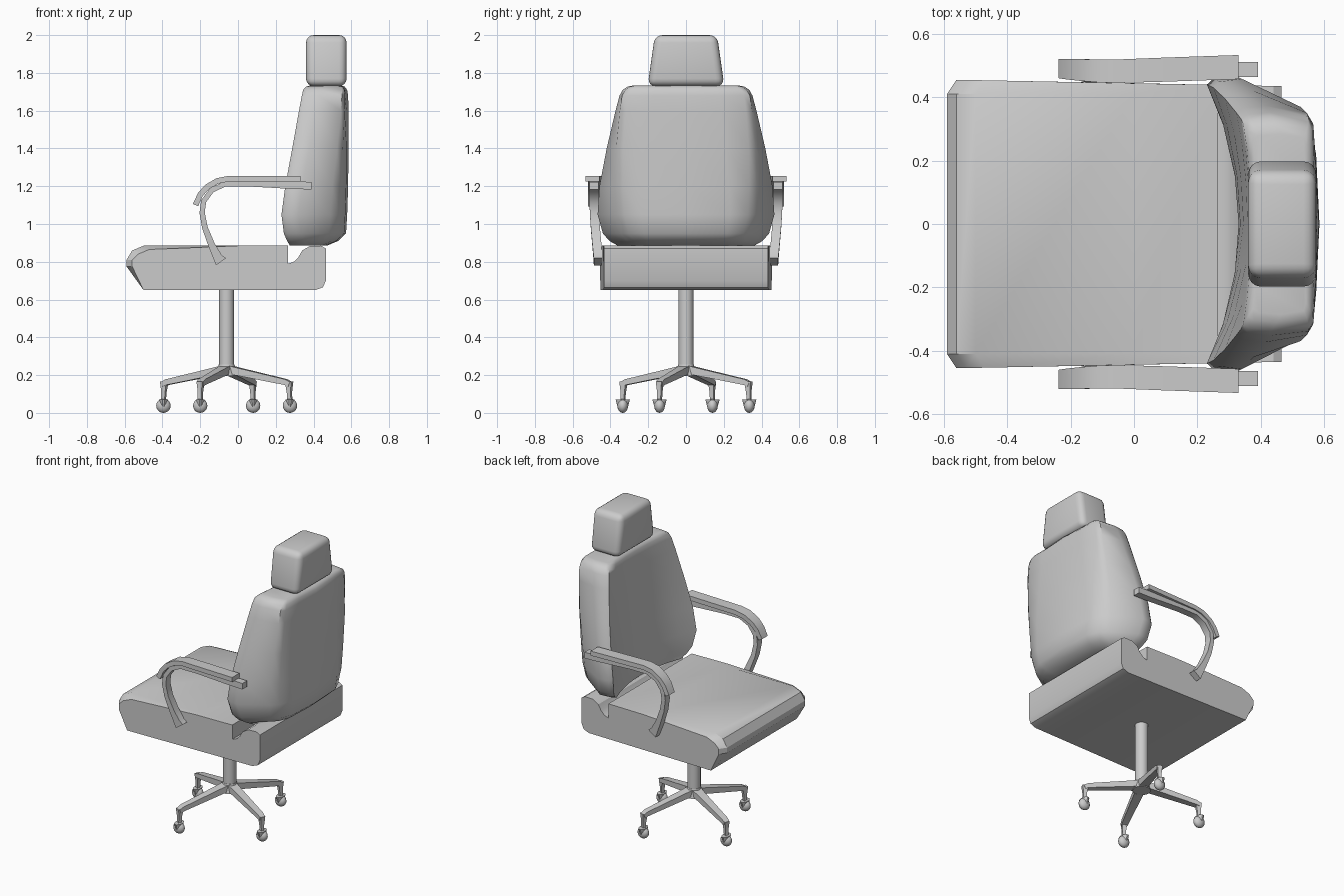
import bpy, bmesh
from math import radians, cos, sin
from mathutils import Vector, Matrix

if "Cube" in bpy.data.objects:
    bpy.data.objects.remove(bpy.data.objects["Cube"])


def finish(ob, angle=35):
    bpy.ops.object.select_all(action='DESELECT')
    ob.select_set(True)
    bpy.context.view_layer.objects.active = ob
    bpy.ops.object.shade_smooth_by_angle(angle=radians(angle))
    return ob


def loft(name, rings, angle=35, bevel=0, matrix=None):
    """Skin a list of equal-length point rings and cap both ends."""
    bm = bmesh.new()
    vs = [[bm.verts.new(p) for p in r] for r in rings]
    n = len(rings[0])
    for a, b in zip(vs, vs[1:]):
        for i in range(n):
            j = (i + 1) % n
            bm.faces.new((a[i], a[j], b[j], b[i]))
    bm.faces.new(vs[0])
    bm.faces.new(vs[-1])
    if bevel:
        bmesh.ops.bevel(bm, geom=bm.edges[:], offset=bevel, segments=4,
                        profile=0.5, affect='EDGES')
    if matrix:
        bm.transform(matrix)
    bmesh.ops.recalc_face_normals(bm, faces=bm.faces)
    me = bpy.data.meshes.new(name)
    bm.to_mesh(me)
    bm.free()
    ob = bpy.data.objects.new(name, me)
    bpy.context.collection.objects.link(ob)
    return finish(ob, angle)


def bar(name, path, matrix=None):
    """Rectangular bar along (x, z, half thickness, y centre, half width)."""
    rings = []
    for i, (x, z, t, y, w) in enumerate(path):
        a, b = path[max(i - 1, 0)], path[min(i + 1, len(path) - 1)]
        d = Vector((b[0] - a[0], b[1] - a[1])).normalized()
        nx, nz = -d.y * t, d.x * t
        rings.append([(x + nx, y - w, z + nz), (x + nx, y + w, z + nz),
                      (x - nx, y + w, z - nz), (x - nx, y - w, z - nz)])
    return loft(name, rings, 30, matrix=matrix)


def cone(name, r1, r2, z1, z2, x=0, y=0, sx=1, n=20):
    ring = lambda r, z: [(x + sx * r * cos(6.283185 * i / n),
                          y + r * sin(6.283185 * i / n), z) for i in range(n)]
    return loft(name, [ring(r1, z1), ring(r2, z2)])


# Seat: side profile with a notch for the backrest, chamfered at the sides
profile = [(-.50, .65), (-.59, .775), (-.59, .81), (-.56, .86), (-.50, .885),
           (.0, .885), (.265, .885), (.265, .79), (.295, .80), (.32, .825),
           (.34, .86), (.38, .883), (.44, .885), (.465, .87), (.465, .70),
           (.45, .665), (.41, .65)]


def seat_side(s):
    out = []
    for x, z in profile:
        y = .455 - .02 * (x + .59) / 1.05
        dx = .03 if x < -.45 and z > .7 else 0
        dz = .02 if z > .85 and x < -.1 else 0
        out.append((x + dx, s * y, z - dz))
    return out


def seat_inner(s):
    return [(x, s * .41, z) for x, z in profile]


loft("seat", [seat_side(-1), seat_inner(-1), seat_inner(1), seat_side(1)], 30)

# Backrest: (z, half width, wing x, front centre x, back corner x, corner share, back x)
sections = [(.885, .36, .275, .34, .42, .75, .47),
            (.91, .405, .26, .335, .455, .77, .53),
            (.95, .44, .243, .33, .48, .78, .572),
            (1.05, .468, .23, .33, .49, .79, .578),
            (1.20, .458, .25, .335, .50, .82, .583),
            (1.40, .42, .287, .345, .525, .88, .585),
            (1.60, .373, .323, .358, .545, .94, .585),
            (1.68, .352, .338, .365, .55, .96, .583),
            (1.71, .335, .345, .37, .55, .96, .578),
            (1.727, .31, .36, .38, .545, .96, .565),
            (1.732, .285, .375, .39, .535, .96, .55)]
rings = []
for z, w, xw, xf, xc, k, xb in sections:
    d = xf - xw
    half = [(xf - .12 * d, .33 * w), (xf - .5 * d, .68 * w), (xw, .94 * w),
            (xw + .02, .98 * w), (xw + .09, w), (xc, k * w),
            (xc + .5 * (xb - xc), (k - .09) * w), (xb - .01, .5 * w)]
    rings.append([(xf, 0, z)] + [(x, y, z) for x, y in half] + [(xb, 0, z)]
                 + [(x, -y, z) for x, y in reversed(half)])
loft("backrest", rings, 50)

# Headrest
rect = lambda x0, x1, w, z: [(x0, -w, z), (x1, -w, z), (x1, w, z), (x0, w, z)]
loft("headrest", [rect(.36, .575, .203, 1.73), rect(.36, .575, .165, 2.0)], 50, bevel=.04)

# Armrests, one per side
for s, side in ((1, "left"), (-1, "right")):
    flip = Matrix.Scale(s, 4, (0, 1, 0))
    pad = [(.33, 1.24, .495, .038), (.1, 1.24, .487, .038), (-.05, 1.24, .482, .037),
           (-.11, 1.228, .483, .036), (-.165, 1.195, .486, .034),
           (-.2, 1.155, .488, .032), (-.225, 1.10, .49, .03)]
    bar(side + "_arm_pad", [(x, z, .015, y, w) for x, z, y, w in pad], flip)
    frame = [(.39, 1.203, .02, .487), (.3, 1.205, .02, .487), (.05, 1.213, .014, .487),
             (-.07, 1.212, .014, .487), (-.14, 1.178, .014, .487),
             (-.182, 1.12, .014, .487), (-.19, 1.06, .014, .485),
             (-.175, .98, .015, .48), (-.14, .89, .018, .472),
             (-.108, .825, .024, .466), (-.09, .80, .032, .464)]
    bar(side + "_arm_frame", [(x, z, t, y, .024) for x, z, t, y in frame], flip)

# Column and hub
CX = -.06
cone("column", .04, .04, .22, .66, CX)
cone("hub", .055, .042, .195, .255, CX)

# Four base legs with casters
for i in range(4):
    a = radians(-22.7 + 90 * i)
    m = Matrix.Translation((CX, 0, 0)) @ Matrix.Rotation(a, 4, 'Z')
    bar(f"base_leg_{i}", [(.01, .23, .022, 0, .032), (.07, .218, .02, 0, .028),
                          (.34, .163, .015, 0, .02), (.365, .152, .012, 0, .018)], m)
    bar(f"caster_stem_{i}", [(.358, .165, .018, 0, .016), (.36, .11, .011, 0, .011),
                             (.363, .06, .01, 0, .01)], m)
    c = m @ Vector((.363, 0, 0))
    bpy.ops.mesh.primitive_uv_sphere_add(segments=16, ring_count=10, radius=.038,
                                         location=(c.x, c.y, .038))
    wheel = bpy.context.object
    wheel.name = f"caster_wheel_{i}"
    wheel.scale = (1, .75, 1)
    finish(wheel, 40)
    cone(f"caster_hood_{i}", .028, .039, .03, .072, c.x, c.y, .6, 14)
